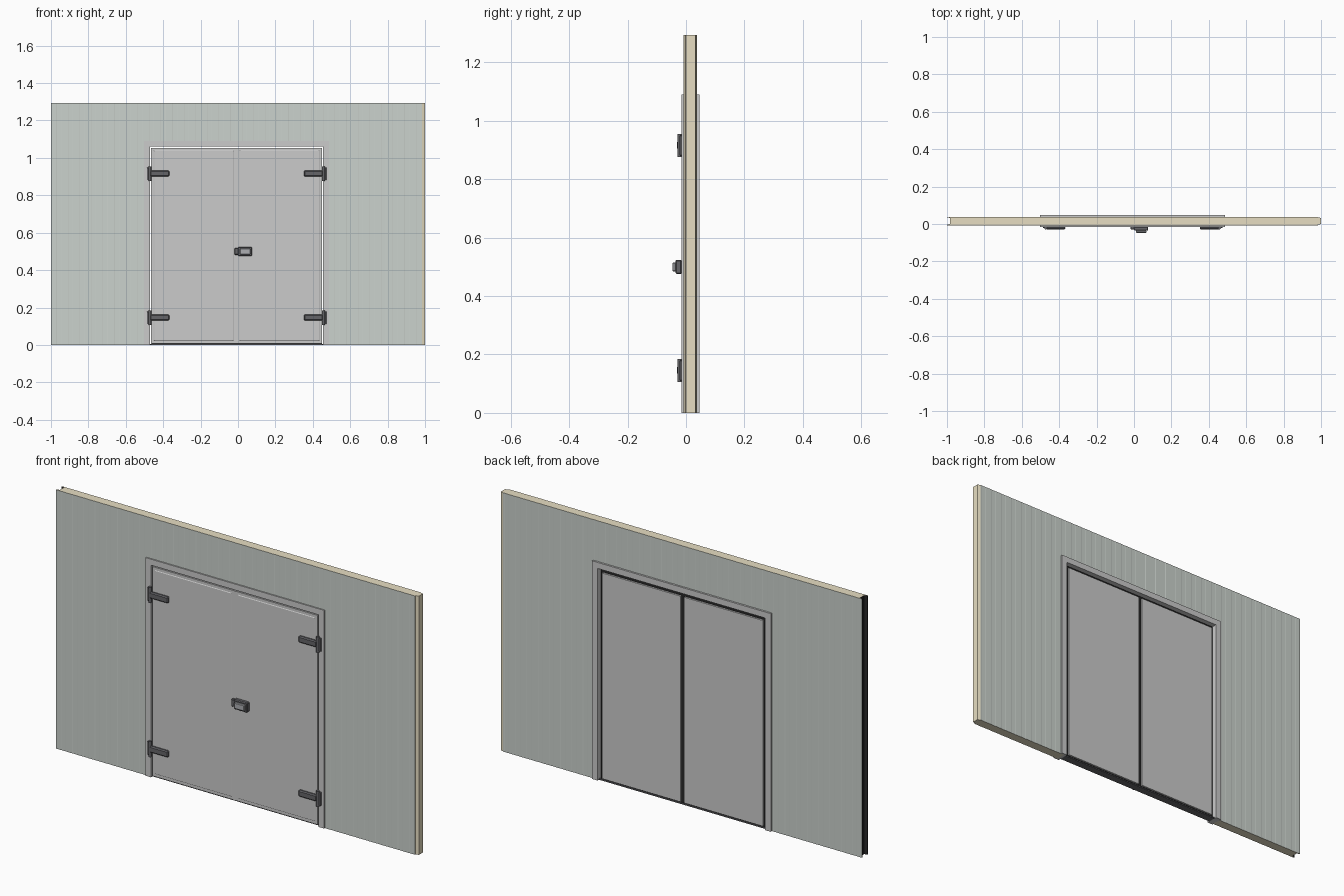
import bpy, bmesh

if "Cube" in bpy.data.objects:
    bpy.data.objects.remove(bpy.data.objects["Cube"])

C = -0.0075            # door centre line
WF, WB = -0.009, 0.038  # wall front / back
H = 1.293


def material(name, r, g, b):
    m = bpy.data.materials.new(name)
    m.diffuse_color = (r, g, b, 1)
    m.use_nodes = True
    m.node_tree.nodes["Principled BSDF"].inputs["Base Color"].default_value = m.diffuse_color
    return m


CORE = material("foam_core", 0.80, 0.73, 0.54)
SHEET = material("sheet_steel", 0.60, 0.645, 0.61)
TRIM = material("trim_grey", 0.54, 0.54, 0.54)
LEAF = material("leaf_grey", 0.58, 0.58, 0.58)
DARK = material("hardware_dark", 0.13, 0.13, 0.14)
LIGHT = material("hardware_light", 0.42, 0.43, 0.45)
RUBBER = material("rubber_black", 0.02, 0.02, 0.02)


def finish(bm, name, *mats):
    bmesh.ops.recalc_face_normals(bm, faces=bm.faces)
    me = bpy.data.meshes.new(name)
    bm.to_mesh(me)
    bm.free()
    for m in mats:
        me.materials.append(m)
    ob = bpy.data.objects.new(name, me)
    bpy.context.collection.objects.link(ob)
    return ob


def prism(name, pts, vec, *mats):
    """Extrude a closed polygon along vec."""
    bm = bmesh.new()
    f = bm.faces.new([bm.verts.new(p) for p in pts])
    r = bmesh.ops.extrude_face_region(bm, geom=[f])
    vs = [v for v in r["geom"] if isinstance(v, bmesh.types.BMVert)]
    bmesh.ops.translate(bm, verts=vs, vec=vec)
    return finish(bm, name, *mats)


def box(name, x, y, z, mat, bevel=0.0):
    x, y, z = sorted(x), sorted(y), sorted(z)
    ob = prism(name, [(x[0], y[0], z[0]), (x[1], y[0], z[0]), (x[1], y[1], z[0]), (x[0], y[1], z[0])],
               (0, 0, z[1] - z[0]), mat)
    if bevel:
        b = ob.modifiers.new("bevel", "BEVEL")
        b.width, b.segments = bevel, 1
    return ob


# wall: four tongue-and-groove sandwich panels with micro-ribbed sheets
cutter = prism("opening_cutter", [(C - 0.475, -0.2, -0.1), (C + 0.475, -0.2, -0.1),
                                  (C + 0.475, 0.2, -0.1), (C - 0.475, 0.2, -0.1)], (0, 0, 1.172), CORE)
cutter.hide_render = True
cutter.hide_set(True)
T = 0.015
W = (2 - T) / 4


def ribs(s, y, inward):
    pts, n = [(s, y)], 8
    for i in range(n):
        a, p = s + i * W / n, W / n
        pts += [(a + p * 0.45, y), (a + p * 0.5, y + inward),
                (a + p * 0.85, y + inward), (a + p * 0.9, y)]
    return pts + [(s + W, y)]


for i in range(4):
    s = -1 + i * W
    e = s + W
    pts = ribs(s, WF, 0.0006)
    pts += [(e, WF + 0.005), (e + T, WF + 0.009), (e + T, WB - 0.006), (e, WB - 0.002)]
    pts += ribs(s, WB, -0.0006)[::-1]
    pts += [(s, WB - 0.002), (s + T, WB - 0.006), (s + T, WF + 0.009), (s, WF + 0.005)]
    panel = prism("wall_panel", [(x, y, 0) for x, y in pts], (0, 0, H), CORE, SHEET, RUBBER)
    mid, half = (WF + WB) / 2, (WB - WF) / 2
    for p in panel.data.polygons:
        if abs(p.normal.y) > 0.9 and abs(p.center.y - mid) > half - 0.0008:
            p.material_index = 1
        elif i == 0 and p.center.x < s + T + 0.001 and abs(p.normal.z) < 0.5:
            p.material_index = 2
    if i in (0, 1, 2, 3):
        b = panel.modifiers.new("opening", "BOOLEAN")
        b.operation, b.solver, b.object = "DIFFERENCE", "EXACT", cutter

# door frame: inverted U around the opening, showing on both sides
o, n, zt = 0.494, 0.463, 1.06
u = [(-o, 0), (-o, 1.09), (o, 1.09), (o, 0), (n, 0), (n, zt), (-n, zt), (-n, 0)]
prism("door_frame", [(C + x, -0.015, z) for x, z in u], (0, 0.062, 0), TRIM)


def flange(name, x, z):
    """Front skin of a leaf with a shallow sloped border."""
    bm = bmesh.new()
    x, z = sorted(x), sorted(z)

    def ring(d, y):
        return [bm.verts.new(p) for p in [(x[0] + d, y, z[0] + d), (x[1] - d, y, z[0] + d),
                                          (x[1] - d, y, z[1] - d), (x[0] + d, y, z[1] - d)]]
    rings = [ring(0, -0.003), ring(0, -0.0125), ring(0.014, -0.0125), ring(0.017, -0.0145)]
    for a, b in zip(rings, rings[1:]):
        for k in range(4):
            bm.faces.new([a[k], a[(k + 1) % 4], b[(k + 1) % 4], b[k]])
    bm.faces.new(rings[0])
    bm.faces.new(rings[-1])
    return finish(bm, name, LEAF)


for sgn, side in ((-1, "left"), (1, "right")):
    def X(a, b):
        return (C + sgn * a, C + sgn * b)

    # door leaf: front skin, insulated body and rubber seal
    flange(side + "_leaf_front", X(0.002, 0.457), (0.008, 1.054))
    box(side + "_leaf_body", X(0.010, 0.445), (-0.004, 0.040), (0.012, 1.040), LEAF)
    box(side + "_leaf_seal", X(0.0005, 0.456), (-0.003, 0.031), (0.006, 1.052), RUBBER)
    # hinges
    for z in (0.145, 0.915):
        box(side + "_hinge_plate", X(0.460, 0.480), (-0.022, -0.014), (z - 0.034, z + 0.034), DARK, 0.002)
        box(side + "_hinge_arm", X(0.360, 0.462), (-0.030, -0.013), (z - 0.015, z + 0.017), DARK, 0.005)
        bpy.ops.mesh.primitive_cylinder_add(vertices=16, radius=0.008, depth=0.078,
                                            location=(C + sgn * 0.464, -0.021, z))
        barrel = bpy.context.object
        barrel.name = side + "_hinge_barrel"
        barrel.data.materials.append(DARK)
        bpy.ops.object.shade_smooth_by_angle()

# strip covering the joint between the leaves, and the threshold
box("meeting_strip", (C - 0.006, C + 0.006), (-0.0155, -0.004), (0.008, 1.054), TRIM)
box("threshold", (C - 0.463, C + 0.463), (-0.002, 0.036), (0, 0.006), DARK)

# latch: keeper, housing and raised grip
box("latch_keeper", (-0.018, 0.002), (-0.030, -0.014), (0.482, 0.518), DARK, 0.003)
box("latch_housing", (0.0, 0.075), (-0.036, -0.014), (0.475, 0.524), DARK, 0.004)
box("latch_grip", (0.010, 0.066), (-0.047, -0.034), (0.484, 0.515), LIGHT, 0.003)
